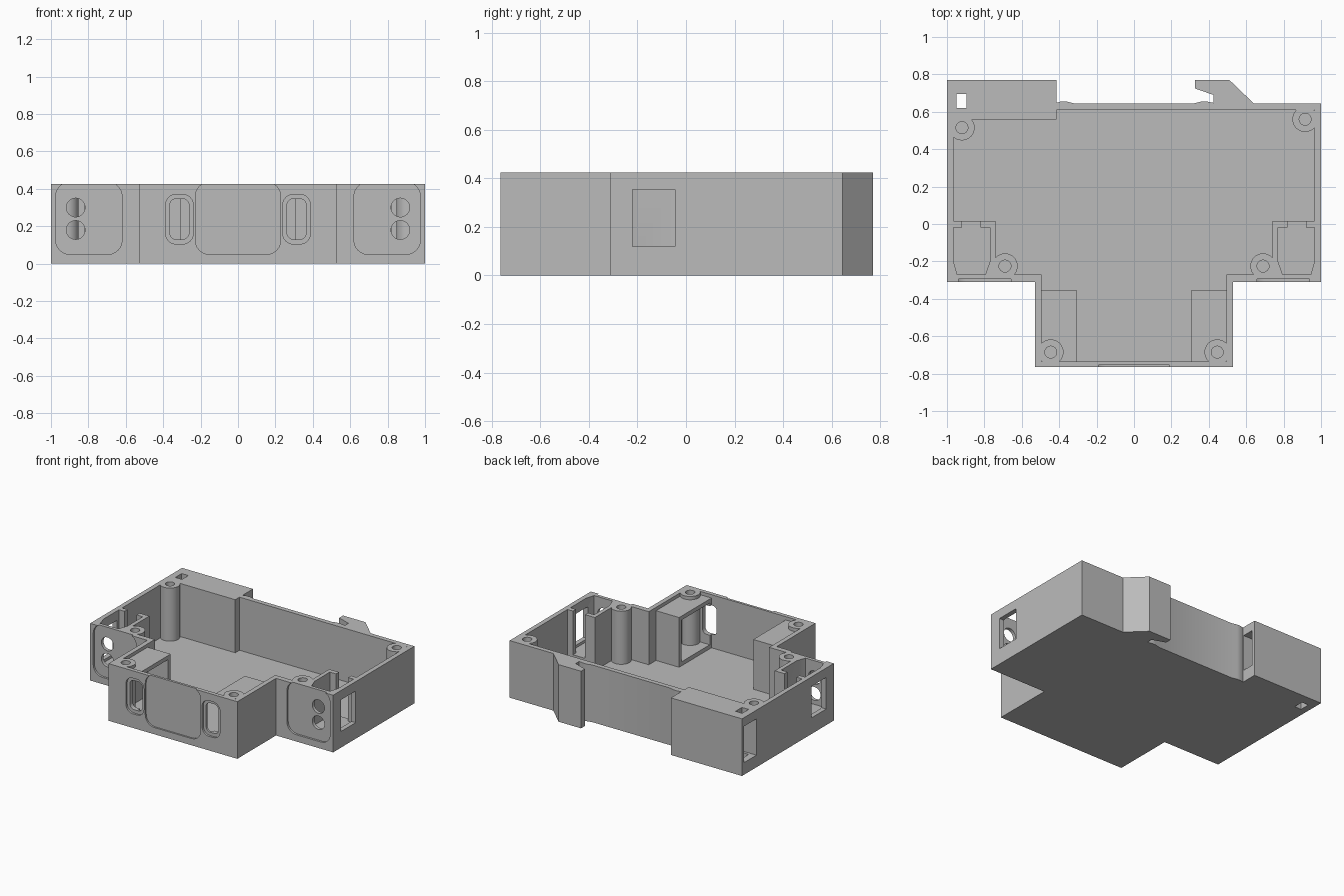
import bpy, bmesh, math
from mathutils import Vector

if "Cube" in bpy.data.objects:
    bpy.data.objects.remove(bpy.data.objects["Cube"], do_unlink=True)

H = 0.425       # overall height
FLOOR = 0.03    # bottom plate thickness

grey = bpy.data.materials.new("plain grey plastic")
grey.use_nodes = True
grey.diffuse_color = (0.5, 0.5, 0.5, 1)
grey.node_tree.nodes["Principled BSDF"].inputs["Base Color"].default_value = (0.5, 0.5, 0.5, 1)


def prism(name, pts, lo, hi, axis="z"):
    """Extrude a closed outline along z (points are x, y) or along y (points are x, z)."""
    bm = bmesh.new()
    verts = [bm.verts.new((a, b, lo) if axis == "z" else (a, lo, b)) for a, b in pts]
    face = bm.faces.new(verts)
    ext = bmesh.ops.extrude_face_region(bm, geom=[face])
    move = Vector((0, 0, hi - lo)) if axis == "z" else Vector((0, hi - lo, 0))
    new = [g for g in ext["geom"] if isinstance(g, bmesh.types.BMVert)]
    bmesh.ops.translate(bm, verts=new, vec=move)
    bmesh.ops.recalc_face_normals(bm, faces=bm.faces)
    mesh = bpy.data.meshes.new(name)
    bm.to_mesh(mesh)
    bm.free()
    mesh.materials.append(grey)
    obj = bpy.data.objects.new(name, mesh)
    bpy.context.collection.objects.link(obj)
    return obj


def box(name, x0, x1, y0, y1, z0, z1):
    return prism(name, [(x0, y0), (x1, y0), (x1, y1), (x0, y1)], z0, z1)


def circle(cx, cy, r, n=32):
    return [(cx + r * math.cos(2 * math.pi * i / n), cy + r * math.sin(2 * math.pi * i / n))
            for i in range(n)]


def rounded(x0, x1, z0, z1, r, n=6):
    pts = []
    centres = [(x1 - r, z1 - r), (x0 + r, z1 - r), (x0 + r, z0 + r), (x1 - r, z0 + r)]
    for k, (cx, cz) in enumerate(centres):
        for i in range(n + 1):
            a = math.pi / 2 * (k + i / n)
            pts.append((cx + r * math.cos(a), cz + r * math.sin(a)))
    return pts


def flip(pts, s):
    return [(s * x, y) for x, y in pts]


def cut(target, cutter):
    """Subtract the cutter and remove it."""
    mod = target.modifiers.new("cut", "BOOLEAN")
    mod.operation = "DIFFERENCE"
    mod.solver = "EXACT"
    mod.object = cutter
    bpy.context.view_layer.objects.active = target
    bpy.ops.object.modifier_apply(modifier=mod.name)
    bpy.data.objects.remove(cutter, do_unlink=True)


# Outer body with rear block, hook and small rear bumps
front_half = [(0.53, -0.765), (0.53, -0.31), (1, -0.31)]
outline = flip(front_half[::-1], -1) + front_half + [
    (1, 0.645), (0.64, 0.645), (0.51, 0.77), (0.325, 0.77), (0.325, 0.725),
    (0.425, 0.69), (0.425, 0.648), (0.39, 0.655), (0.36, 0.655), (0.32, 0.645),
    (-0.32, 0.645), (-0.36, 0.655), (-0.39, 0.655), (-0.415, 0.648),
    (-0.415, 0.77), (-1, 0.77)]
body = prism("housing_shell", outline, 0, H)

# Main cavity, leaving screw posts and the two front chambers standing
inner = [(0.495, -0.735), (0.495, -0.27), (0.74, -0.27), (0.74, 0.015), (0.965, 0.015)]
cavity = prism("cavity_cutter", flip(inner[::-1], -1) + inner + [
    (0.965, 0.61), (-0.415, 0.61), (-0.415, 0.56), (-0.965, 0.56)], FLOOR, 0.6)
posts = [(0.915, 0.56), (-0.92, 0.515)]
for s in (1, -1):
    posts += [(s * 0.69, -0.225), (s * 0.445, -0.685)]
for x, y in posts:
    cut(cavity, prism("post", circle(x, y, 0.068), -0.1, 0.7))
for s in (1, -1):
    cut(cavity, box("chamber", s * 0.305, s * 0.55, -0.8, -0.355, -0.1, 0.4))
cut(body, cavity)

# Screw holes
for x, y in posts:
    cut(body, prism("screw_hole", circle(x, y, 0.032, 24), 0.1, 0.6))

for s in (1, -1):
    # Hollow of each front chamber, open towards the middle
    hollow = box("hollow", s * 0.28, s * 0.47, -0.715, -0.385, 0.06, 0.37)
    cut(hollow, prism("post", circle(s * 0.445, -0.685, 0.068), -0.1, 0.7))
    cut(body, hollow)
    # Terminal pocket with tapered front, and its wire gap to the cavity
    pocket = [(0.77, -0.02), (0.965, -0.02), (0.965, -0.2), (0.945, -0.27),
              (0.795, -0.27), (0.77, -0.2)]
    cut(body, prism("pocket", flip(pocket, s), 0.1, 0.6))
    cut(body, box("wire_gap", s * 0.82, s * 0.92, -0.06, 0.05, 0.1, 0.6))
    # Side window
    cut(body, box("window", s * 0.9, s * 1.1, -0.22, -0.045, 0.12, 0.355))
    # Recessed label panel and two round terminal holes
    cut(body, prism("panel", flip(rounded(0.62, 0.975, 0.05, 0.435, 0.075), s),
                    -0.4, -0.295, "y"))
    for z in (0.18, 0.3):
        cut(body, prism("terminal", circle(s * 0.868, z, 0.05), -0.4, -0.2, "y"))
    # Connector slot with stepped rim
    cut(body, prism("slot_rim", flip(rounded(0.24, 0.387, 0.105, 0.37, 0.055), s),
                    -0.8, -0.75, "y"))
    cut(body, prism("slot", flip(rounded(0.262, 0.365, 0.13, 0.347, 0.035), s),
                    -0.8, -0.7, "y"))

# Central front panel
cut(body, prism("front_panel", rounded(-0.228, 0.228, 0.05, 0.435, 0.075), -0.8, -0.753, "y"))

# Channel through the rear block and its small vertical hole
cut(body, box("channel", -1.1, -0.4, 0.655, 0.745, 0.09, 0.36))
cut(body, box("channel_mouth", -1.1, -0.85, 0.6, 0.7, 0.09, 0.36))
cut(body, box("latch_hole", -0.95, -0.895, 0.62, 0.695, -0.1, 0.6))

bpy.ops.object.select_all(action="DESELECT")
body.select_set(True)
bpy.context.view_layer.objects.active = body
bpy.ops.object.shade_smooth_by_angle(angle=math.radians(30))
